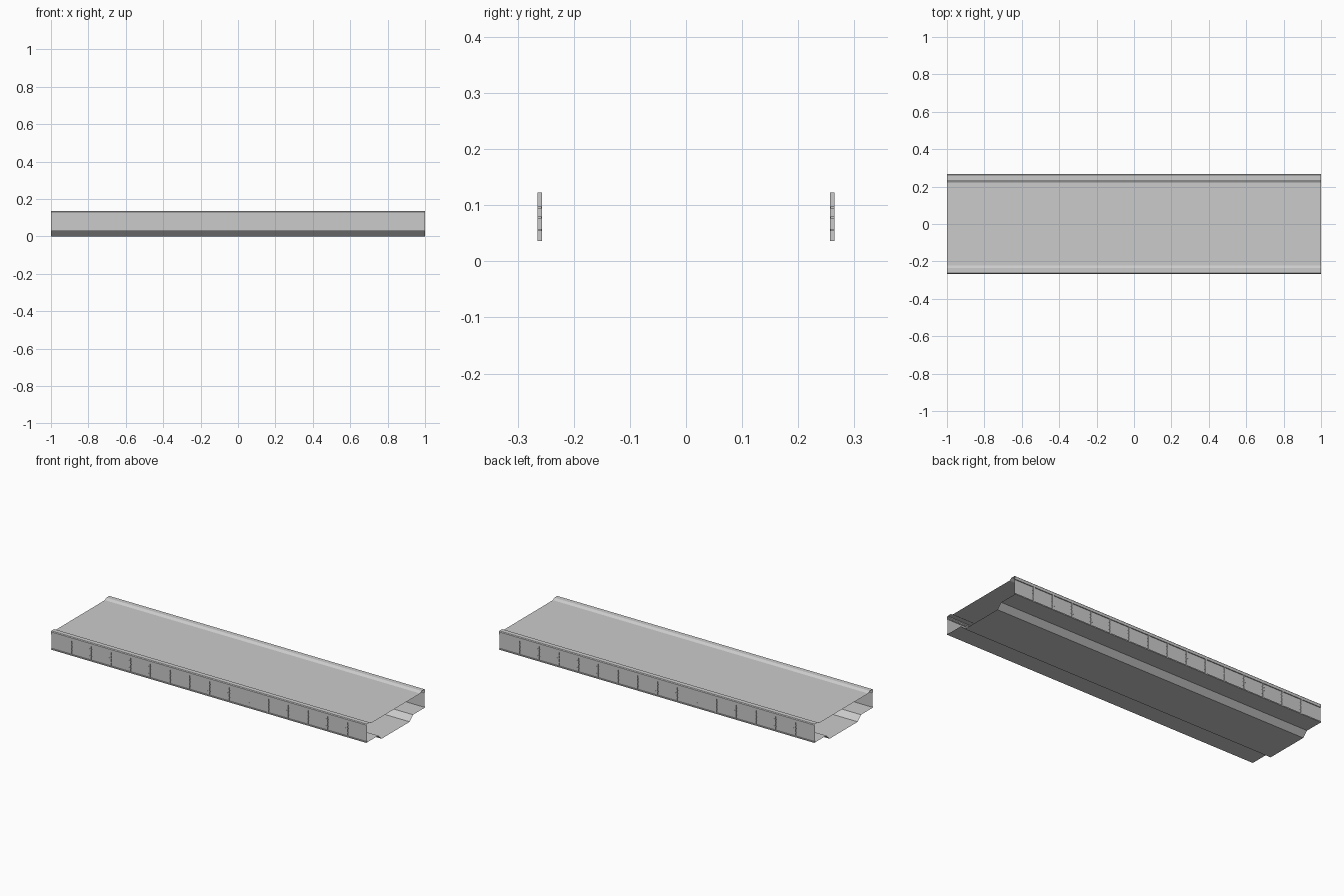
import bpy, bmesh

if "Cube" in bpy.data.objects:
    bpy.data.objects.remove(bpy.data.objects["Cube"])

LENGTH = 2.0
HALF = LENGTH / 2


def make_object(name, bm):
    bmesh.ops.remove_doubles(bm, verts=bm.verts, dist=1e-5)
    mesh = bpy.data.meshes.new(name)
    bm.to_mesh(mesh)
    bm.free()
    obj = bpy.data.objects.new(name, mesh)
    bpy.context.collection.objects.link(obj)
    return obj


def sheet(name, profile):
    """Sweep an open (y, z) profile along the full length as a thin sheet."""
    bm = bmesh.new()
    rows = [[bm.verts.new((x, y, z)) for y, z in profile] for x in (-HALF, HALF)]
    for i in range(len(profile) - 1):
        bm.faces.new((rows[0][i], rows[1][i], rows[1][i + 1], rows[0][i + 1]))
    bmesh.ops.recalc_face_normals(bm, faces=bm.faces)
    return make_object(name, bm)


def mirrored(half):
    """Complete a half profile (running from +y edge inwards) to the -y edge."""
    return half + [(-y, z) for y, z in reversed(half)]


def add_box(bm, centre, size):
    box = bmesh.ops.create_cube(bm, size=1)["verts"]
    bmesh.ops.scale(bm, vec=size, verts=box)
    bmesh.ops.translate(bm, vec=centre, verts=box)


# Top deck with raised kerbs and hanging lips
sheet("deck", mirrored([(0.258, 0.115), (0.266, 0.115), (0.266, 0.131),
                        (0.262, 0.135), (0.236, 0.135), (0.222, 0.126)]))

# Underside: flanges and a shallow central trough
sheet("trough", mirrored([(0.261, 0.035), (0.266, 0.035), (0.266, 0.029),
                          (0.157, 0.029), (0.127, 0.0)]))

for side, label in ((-1, "front"), (1, "back")):
    # Thin side wall
    sheet(label + "_wall", [(side * 0.261, 0.032), (side * 0.261, 0.123)])

    # Regular posts with small collars
    bm = bmesh.new()
    for i in range(15):
        x = -0.875 + 0.125 * i
        add_box(bm, (x, side * 0.261, 0.0795), (0.008, 0.008, 0.087))
        for z in (0.056, 0.078, 0.096):
            add_box(bm, (x, side * 0.261, z), (0.014, 0.007, 0.004))
    make_object(label + "_posts", bm)
